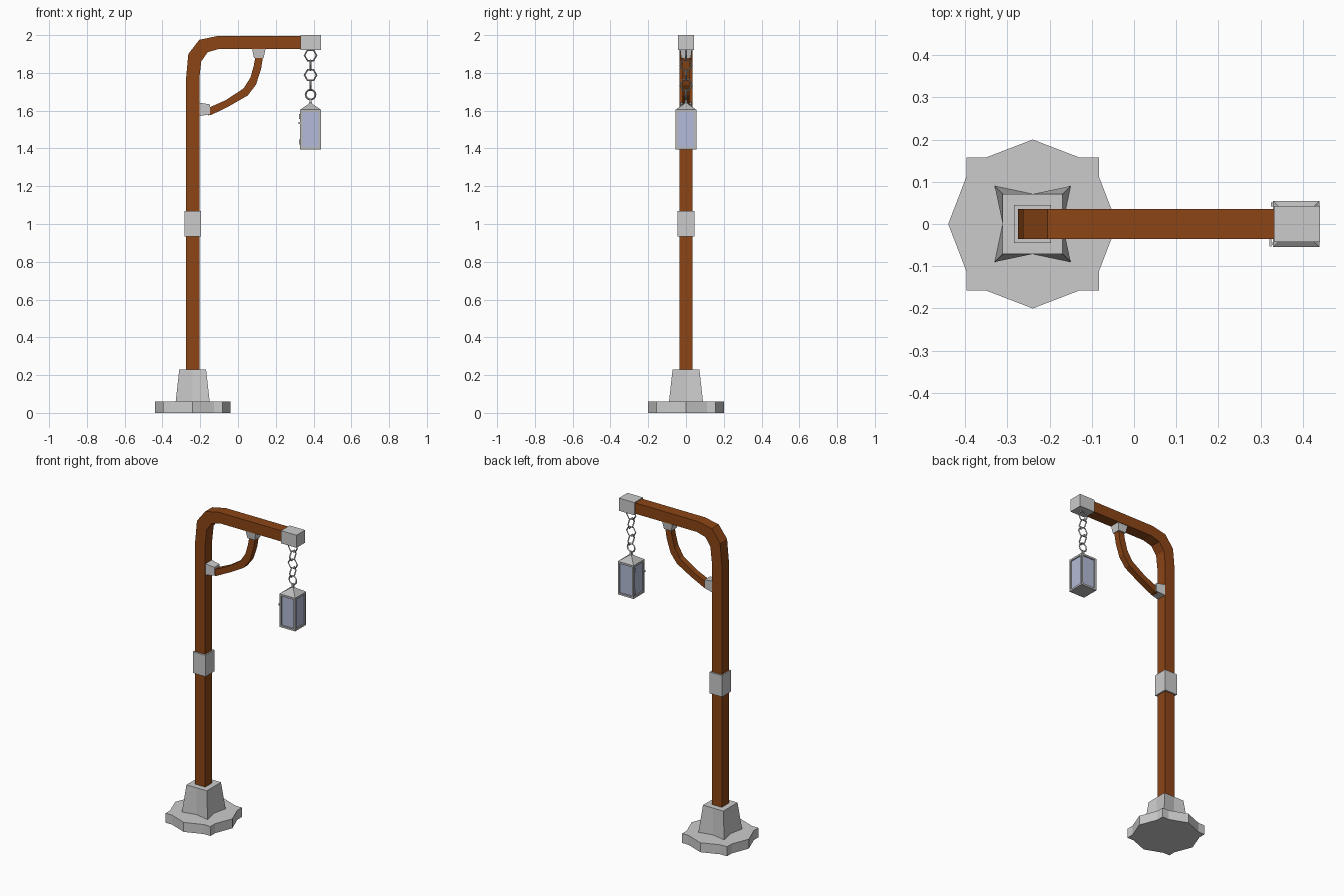
import bpy, bmesh
from math import pi

if "Cube" in bpy.data.objects:
    bpy.data.objects.remove(bpy.data.objects["Cube"])


def mat(name, r, g, b):
    m = bpy.data.materials.new(name)
    m.diffuse_color = (r, g, b, 1)
    m.use_nodes = True
    m.node_tree.nodes["Principled BSDF"].inputs["Base Color"].default_value = m.diffuse_color
    return m


WOOD = mat("wood", 0.26, 0.06, 0.008)
GLASS = mat("pale_glass", 0.45, 0.50, 0.68)
PALE = mat("pale_metal", 0.5, 0.5, 0.5)
PX, LX = -0.24, 0.384      # x of the post and of the lantern


def loft(name, rings, material=None):
    """Closed skin through a list of equal-length point rings."""
    bm = bmesh.new()
    vs = [[bm.verts.new(p) for p in r] for r in rings]
    n = len(vs[0])
    for a, b in zip(vs, vs[1:]):
        for i in range(n):
            j = (i + 1) % n
            bm.faces.new((a[i], a[j], b[j], b[i]))
    bm.faces.new(vs[0][::-1])
    bm.faces.new(vs[-1])
    bmesh.ops.recalc_face_normals(bm, faces=bm.faces)
    me = bpy.data.meshes.new(name)
    bm.to_mesh(me)
    bm.free()
    ob = bpy.data.objects.new(name, me)
    bpy.context.collection.objects.link(ob)
    if material:
        me.materials.append(material)
    return ob


def square(cx, cy, hx, hy, z):
    return [(cx - hx, cy - hy, z), (cx + hx, cy - hy, z), (cx + hx, cy + hy, z), (cx - hx, cy + hy, z)]


def box(name, x0, x1, y0, y1, z0, z1, material=None):
    c = ((x0 + x1) / 2, (y0 + y1) / 2, (x1 - x0) / 2, (y1 - y0) / 2)
    return loft(name, [square(*c, z0), square(*c, z1)], material)


def fourfold(quarter, z):
    """Repeat a quarter outline four times around the post."""
    pts = []
    for k in range(4):
        for x, y in quarter:
            for _ in range(k):
                x, y = -y, x
            pts.append((PX + x, y, z))
    return pts


def strip(name, pairs, h, material):
    """Bar of depth 2h given (outer, inner) xz edge pairs."""
    return loft(name, [[(a, -h, b), (a, h, b), (c, h, d), (c, -h, d)] for (a, b), (c, d) in pairs], material)


# star-shaped foot and flared pedestal
foot = [(0.2, 0), (0.157, 0.112), (0.157, 0.157), (0.112, 0.157)]
loft("foot_plate", [fourfold(foot, 0), fourfold(foot, 0.06)])
loft("pedestal", [fourfold([(0.071, 0), (0.09, 0.09)], 0.06),
                  fourfold([(0.071, 0), (0.071, 0.071)], 0.23)])

# bent wooden post and arm
strip("post_and_arm", [((-0.275, 0.2), (-0.205, 0.2)),
                       ((-0.275, 1.77), (-0.205, 1.77)),
                       ((-0.263, 1.90), (-0.195, 1.86)),
                       ((-0.205, 1.975), (-0.16, 1.91)),
                       ((-0.11, 1.995), (-0.10, 1.927)),
                       ((0.36, 1.995), (0.36, 1.927))], 0.035, WOOD)
box("post_collar", PX - 0.044, PX + 0.044, -0.045, 0.045, 0.935, 1.07)
box("arm_cap", 0.332, 0.44, -0.043, 0.043, 1.92, 2.0)

# curved brace with its two brackets
strip("brace", [((-0.16, 1.575), (-0.16, 1.615)),
                ((-0.14, 1.578), (-0.145, 1.62)),
                ((-0.045, 1.625), (-0.066, 1.655)),
                ((0.051, 1.68), (0.029, 1.717)),
                ((0.095, 1.737), (0.066, 1.775)),
                ((0.122, 1.82), (0.084, 1.84)),
                ((0.133, 1.89), (0.093, 1.89))], 0.019, WOOD)
loft("brace_bracket_top", [square(0.11, 0, 0.026, 0.026, 1.88), square(0.11, 0, 0.036, 0.032, 1.93)])
loft("brace_bracket_side", [[(x, -h, 1.607 - t), (x, h, 1.607 - t), (x, h, 1.607 + t), (x, -h, 1.607 + t)]
                            for x, h, t in ((-0.207, 0.032, 0.036), (-0.147, 0.026, 0.026))])


def ring(name, loc, major, minor, seg, rot):
    bpy.ops.mesh.primitive_torus_add(location=loc, rotation=rot, major_segments=seg, minor_segments=4,
                                     major_radius=major, minor_radius=minor)
    bpy.context.object.name = name


# chain of alternating hexagonal links, then the lantern ring
for i in range(4):
    ring(f"chain_link_{i + 1}", (LX, 0, 1.893 - 0.0525 * i), 0.032, 0.0045, 6, (pi / 2, 0, pi / 2 * (i % 2)))
ring("lantern_ring", (LX, 0, 1.685), 0.026, 0.005, 12, (pi / 2, 0, 0))

# lantern: glass core, frame and roof
H = 0.055
box("lantern_glass", LX - 0.048, LX + 0.048, -0.048, 0.048, 1.40, 1.60, GLASS)
for z0, z1, n in ((1.395, 1.407, "bottom"), (1.593, 1.605, "top")):
    box("lantern_plate_" + n, LX - H, LX + H, -H, H, z0, z1, PALE)
for sx in (-1, 1):
    for sy in (-1, 1):
        x, y = LX + sx * 0.049, sy * 0.049
        box("lantern_corner_bar", x - 0.006, x + 0.006, y - 0.006, y + 0.006, 1.40, 1.60, PALE)
loft("lantern_roof", [square(LX, 0, h, h, z) for h, z in
                      ((H, 1.605), (0.016, 1.632), (0.007, 1.64), (0.005, 1.663))], PALE)

# door hinges and latch on the lantern's left side
for z in (1.435, 1.57):
    box("door_hinge", LX - H - 0.005, LX - H + 0.002, 0.041, 0.051, z - 0.013, z + 0.013)
box("door_latch_stem", LX - H - 0.006, LX - H + 0.002, -0.05, -0.044, 1.530, 1.538)
box("door_latch_grip", LX - H - 0.008, LX - H - 0.003, -0.053, -0.035, 1.529, 1.539)
